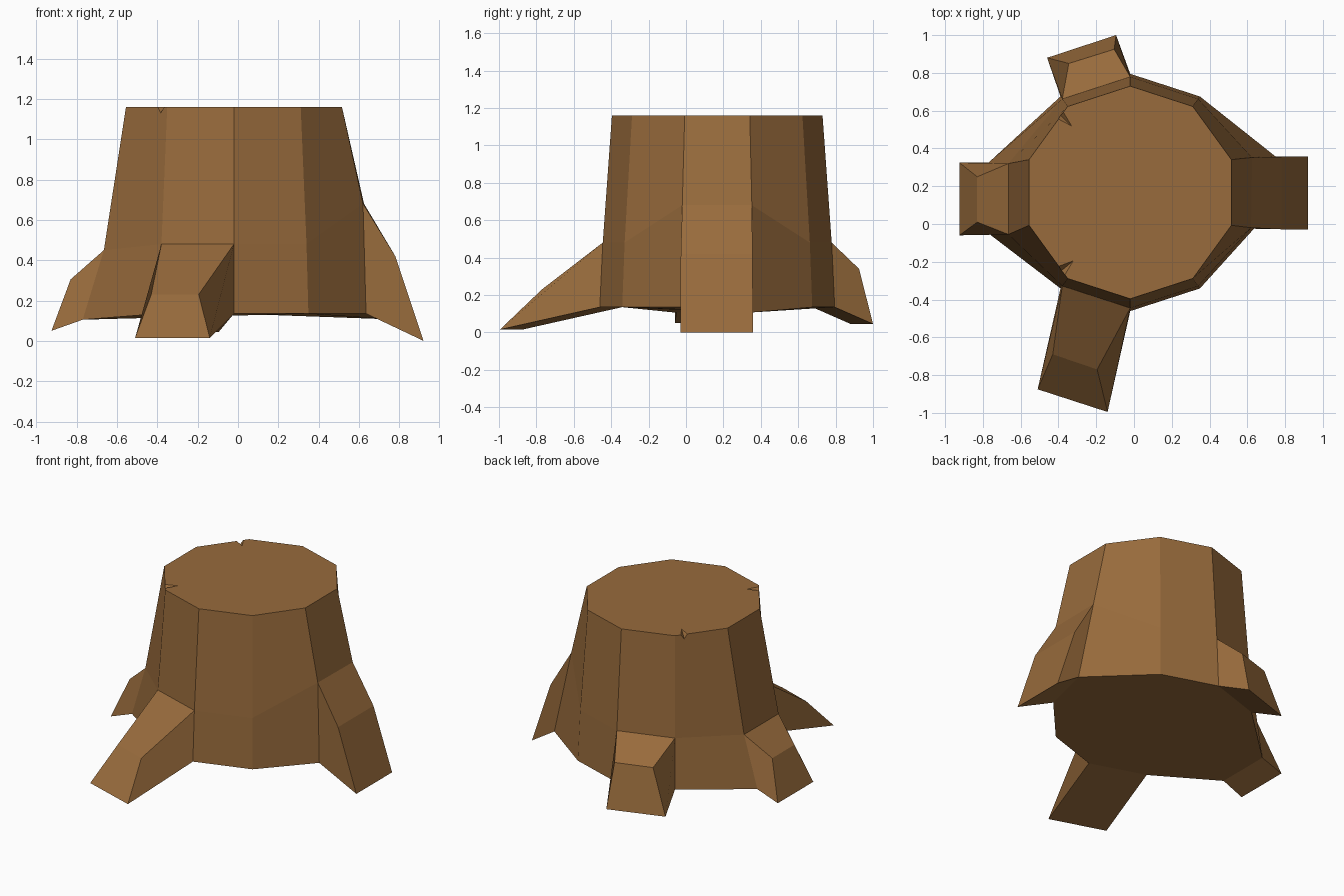
import bpy, bmesh, math
from mathutils import Vector

if "Cube" in bpy.data.objects:
    bpy.data.objects.remove(bpy.data.objects["Cube"])

bark = bpy.data.materials.new("brown wood")
bark.diffuse_color = (0.314, 0.147, 0.045, 1)
bark.use_nodes = True
bark.node_tree.nodes["Principled BSDF"].inputs["Base Color"].default_value = bark.diffuse_color

CX, CY, N = -0.02, 0.167, 10


def ring(radius, z):
    pts = []
    for k in range(N):
        a = math.radians(90 + 36 * k)
        pts.append(Vector((CX + radius * math.cos(a), CY + radius * math.sin(a), z)))
    return pts


def make_object(name, bm):
    bmesh.ops.recalc_face_normals(bm, faces=bm.faces)
    me = bpy.data.meshes.new(name)
    bm.to_mesh(me)
    bm.free()
    me.materials.append(bark)
    ob = bpy.data.objects.new(name, me)
    bpy.context.collection.objects.link(ob)
    return ob


# Ten-sided trunk rings, pulled outward where roots leave the trunk
top, mid, low = ring(0.563, 1.16), ring(0.612, 0.48), ring(0.628, 0.135)
mid[2], mid[3] = Vector((-0.665, 0.32, 0.45)), Vector((-0.665, -0.055, 0.45))
mid[7], mid[8] = Vector((0.62, -0.02, 0.68)), Vector((0.625, 0.352, 0.68))
low[2], low[3] = Vector((-0.77, 0.325, 0.105)), Vector((-0.77, -0.05, 0.105))
low[7], low[8] = Vector((0.635, -0.025, 0.135)), Vector((0.75, 0.357, 0.107))

# Roots: ring index -> knee pair, tip pair
roots = {
    0: ((-0.105, 0.925, 0.34), (-0.345, 0.85, 0.34),
        (-0.095, 1.0, 0.045), (-0.46, 0.88, 0.045)),
    2: ((-0.83, 0.25, 0.305), (-0.83, 0.01, 0.305),
        (-0.925, 0.325, 0.05), (-0.925, -0.06, 0.05)),
    4: ((-0.43, -0.69, 0.23), (-0.195, -0.77, 0.23),
        (-0.51, -0.875, 0.015), (-0.14, -0.995, 0.015)),
    7: ((0.78, -0.028, 0.42), (0.78, 0.356, 0.42),
        (0.92, -0.03, 0.0), (0.92, 0.358, 0.0)),
}

bm = bmesh.new()
T, M, L = [[bm.verts.new(p) for p in r] for r in (top, mid, low)]
bm.faces.new(T)
bm.faces.new(L[::-1])
for k in range(N):
    j = (k + 1) % N
    bm.faces.new((T[k], M[k], M[j], T[j]))
    if k not in roots:
        bm.faces.new((M[k], L[k], L[j], M[j]))
        continue
    ka, kb, ta, tb = [bm.verts.new(p) for p in roots[k]]
    bm.faces.new((M[k], ka, kb, M[j]))
    bm.faces.new((ka, ta, tb, kb))
    bm.faces.new((ta, L[k], L[j], tb))
    for quad in ((M[k], L[k], ta, ka), (M[j], kb, tb, L[j])):
        bm.faces.new(quad)
stump = make_object("tree_stump", bm)


# Small wedge-shaped splits in the top rim
def split(name, a, b, tip):
    bm = bmesh.new()
    centre = Vector(((a[0] + b[0]) / 2, (a[1] + b[1]) / 2))
    vs = [bm.verts.new(p) for p in (
        (*a, 1.18), (*b, 1.18), (*tip, 1.18), (centre.x, centre.y, 1.12))]
    for i, j, k in ((0, 1, 2), (0, 1, 3), (1, 2, 3), (0, 2, 3)):
        bm.faces.new((vs[i], vs[j], vs[k]))
    cutter = make_object(name, bm)
    cutter.hide_render = True
    cutter.hide_set(True)
    mod = stump.modifiers.new(name, 'BOOLEAN')
    mod.operation = 'DIFFERENCE'
    mod.solver = 'EXACT'
    mod.object = cutter


split("front_split_cutter", (-0.44, -0.22), (-0.37, -0.31), (-0.28, -0.16))
split("back_split_cutter", (-0.44, 0.56), (-0.38, 0.63), (-0.29, 0.48))
